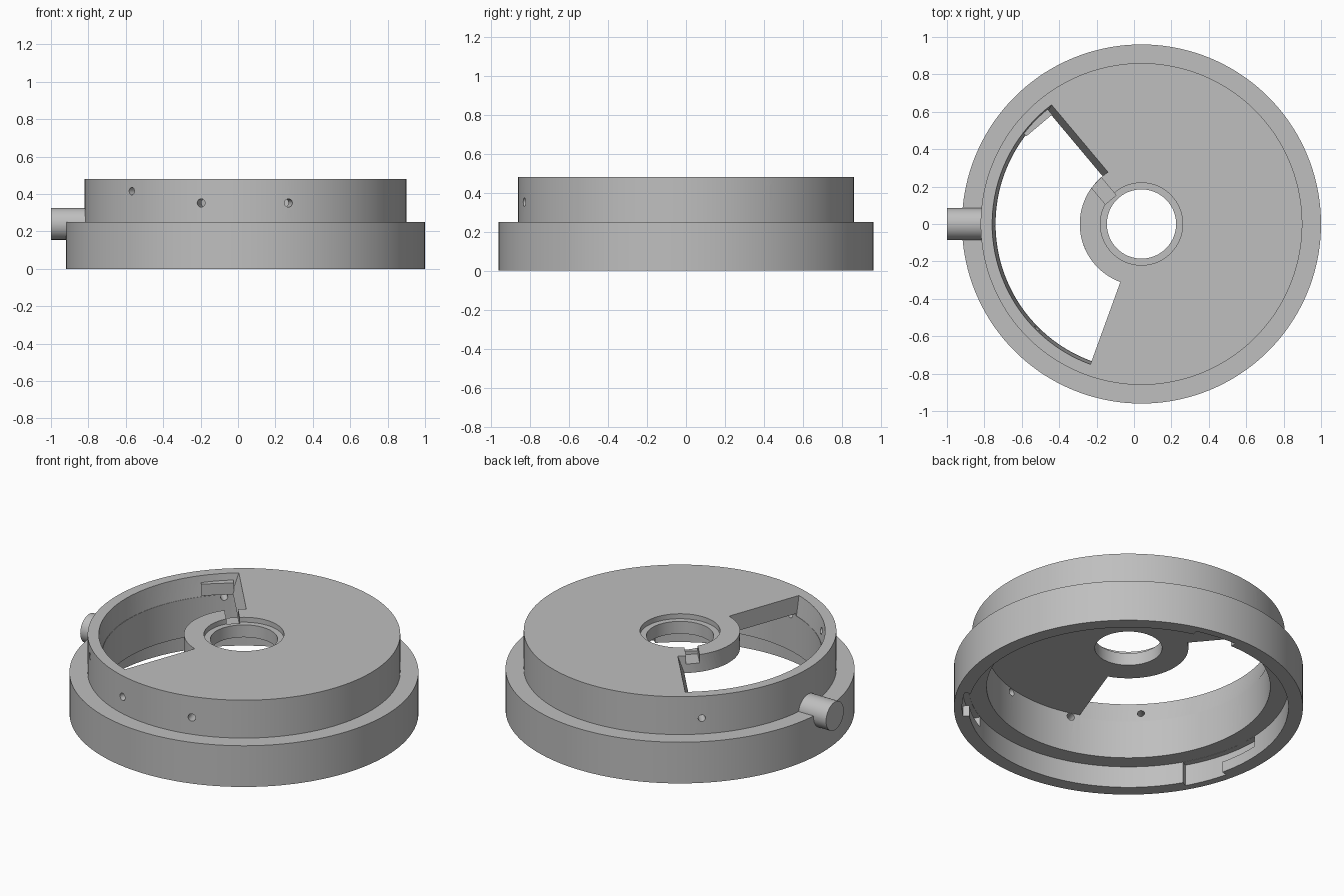
import bpy, bmesh
from math import radians, degrees, cos, sin, pi
from mathutils import Matrix, Vector

old = bpy.data.objects.get("Cube")
if old:
    bpy.data.objects.remove(old)

CX = 0.04          # axis of the turned body
SIDES = 144

grey = bpy.data.materials.new("plain grey")
grey.use_nodes = True
colour = (0.52, 0.52, 0.52, 1)
grey.diffuse_color = colour
grey.node_tree.nodes["Principled BSDF"].inputs["Base Color"].default_value = colour


def make(name, bm):
    bmesh.ops.recalc_face_normals(bm, faces=bm.faces)
    me = bpy.data.meshes.new(name)
    bm.to_mesh(me)
    bm.free()
    me.materials.append(grey)
    ob = bpy.data.objects.new(name, me)
    bpy.context.collection.objects.link(ob)
    return ob


def polar(r, deg, z):
    return Vector((CX + r * cos(radians(deg)), r * sin(radians(deg)), z))


def lathe(name, profile):
    """Closed (radius, height) profile turned round the axis."""
    bm = bmesh.new()
    rings = [[bm.verts.new(polar(r, 360 * i / SIDES, z)) for r, z in profile]
             for i in range(SIDES)]
    n = len(profile)
    for i in range(SIDES):
        a, b = rings[i], rings[(i + 1) % SIDES]
        for j in range(n):
            k = (j + 1) % n
            bm.faces.new((a[j], b[j], b[k], a[k]))
    return make(name, bm)


def prism(name, bottom, top):
    """Solid between two matching outlines."""
    bm = bmesh.new()
    lo = [bm.verts.new(p) for p in bottom]
    hi = [bm.verts.new(p) for p in top]
    bm.faces.new(lo)
    bm.faces.new(hi)
    for i in range(len(lo)):
        k = (i + 1) % len(lo)
        bm.faces.new((lo[i], lo[k], hi[k], hi[i]))
    return make(name, bm)


def sector(r_in, r_out, start, end, z, slope=0.0, steps=40):
    """Outline of a ring sector; slope pushes the start edge sideways."""
    def arc(r):
        s = start - degrees(slope / r)
        return [polar(r, s + (end - s) * i / steps, z) for i in range(steps + 1)]
    return arc(r_out) + arc(r_in)[::-1]


def radial_rod(name, deg, z, radius, r0, r1, sides=24):
    bm = bmesh.new()
    bmesh.ops.create_cone(bm, cap_ends=True, segments=sides, radius1=radius,
                          radius2=radius, depth=r1 - r0)
    bm.transform(Matrix.Translation((CX, 0, z)) @ Matrix.Rotation(radians(deg), 4, "Z")
                 @ Matrix.Translation(((r0 + r1) / 2, 0, 0)) @ Matrix.Rotation(pi / 2, 4, "Y"))
    return make(name, bm)


def channel_box(name, d0, d1, s0, s1, z0, z1):
    """Box along the channel direction: distance, sideways and height limits."""
    bm = bmesh.new()
    bmesh.ops.create_cube(bm, size=1)
    bm.transform(Matrix.Translation((CX, 0, 0)) @ Matrix.Rotation(radians(130), 4, "Z")
                 @ Matrix.Translation(((d0 + d1) / 2, (s0 + s1) / 2, (z0 + z1) / 2))
                 @ Matrix.Diagonal((d1 - d0, s1 - s0, z1 - z0, 1)))
    return make(name, bm)


def combine(target, other, operation):
    mod = target.modifiers.new("shape", "BOOLEAN")
    mod.operation = operation
    mod.solver = "EXACT"
    mod.object = other
    bpy.context.view_layer.objects.active = target
    bpy.ops.object.modifier_apply(modifier=mod.name)
    bpy.data.objects.remove(other)


# Stepped housing with the top plate, bored hub and shallow seat
body = lathe("housing", [
    (0.96, 0), (0.96, 0.25), (0.86, 0.25), (0.86, 0.48), (0.22, 0.48), (0.22, 0.45),
    (0.185, 0.45), (0.185, 0.375), (0.78, 0.375), (0.78, 0.13), (0.88, 0.13), (0.88, 0)])

# Open window in the plate, leaving the hub
combine(body, prism("window_cutter",
                    sector(0.33, 0.782, 130, 250, 0.36),
                    sector(0.33, 0.80, 130, 250, 0.49, 0.045)), "DIFFERENCE")

# Flat pad inside the wall, then the channel through wall and hub
combine(body, channel_box("wall_pad", 0.755, 0.82, -0.01, 0.17, 0.37, 0.44), "UNION")
combine(body, channel_box("wall_notch", 0.70, 0.95, 0.005, 0.08, 0.37, 0.6), "DIFFERENCE")
combine(body, channel_box("hub_notch", 0.205, 0.40, 0.005, 0.08, 0.43, 0.6), "DIFFERENCE")

# Three bayonet slots in the lower rim: open entry and a locking groove
for a in (178, 298, 58):
    for start, end, z in ((a + 16, a + 32, -0.05), (a, a + 17, 0.065)):
        combine(body, prism("bayonet_cutter",
                            sector(0.85, 0.915, start, end, z, steps=10),
                            sector(0.85, 0.915, start, end, 0.129, steps=10)), "DIFFERENCE")

# Side tube and its bore
combine(body, radial_rod("tube", 180, 0.24, 0.085, 0.82, 1.04, 48), "UNION")
combine(body, radial_rod("tube_bore", 180, 0.24, 0.048, 0.70, 1.1, 32), "DIFFERENCE")

# Small screw holes round the upper wall
for deg, z, radius in ((30, 0.415, 0.02), (105, 0.415, 0.02), (225, 0.415, 0.02),
                       (133, 0.345, 0.02), (254, 0.352, 0.022), (285.5, 0.352, 0.022)):
    combine(body, radial_rod("screw_hole", deg, z, radius, 0.74, 0.9), "DIFFERENCE")

bpy.ops.object.select_all(action="DESELECT")
body.select_set(True)
bpy.context.view_layer.objects.active = body
bpy.ops.object.shade_smooth_by_angle(angle=radians(25))
